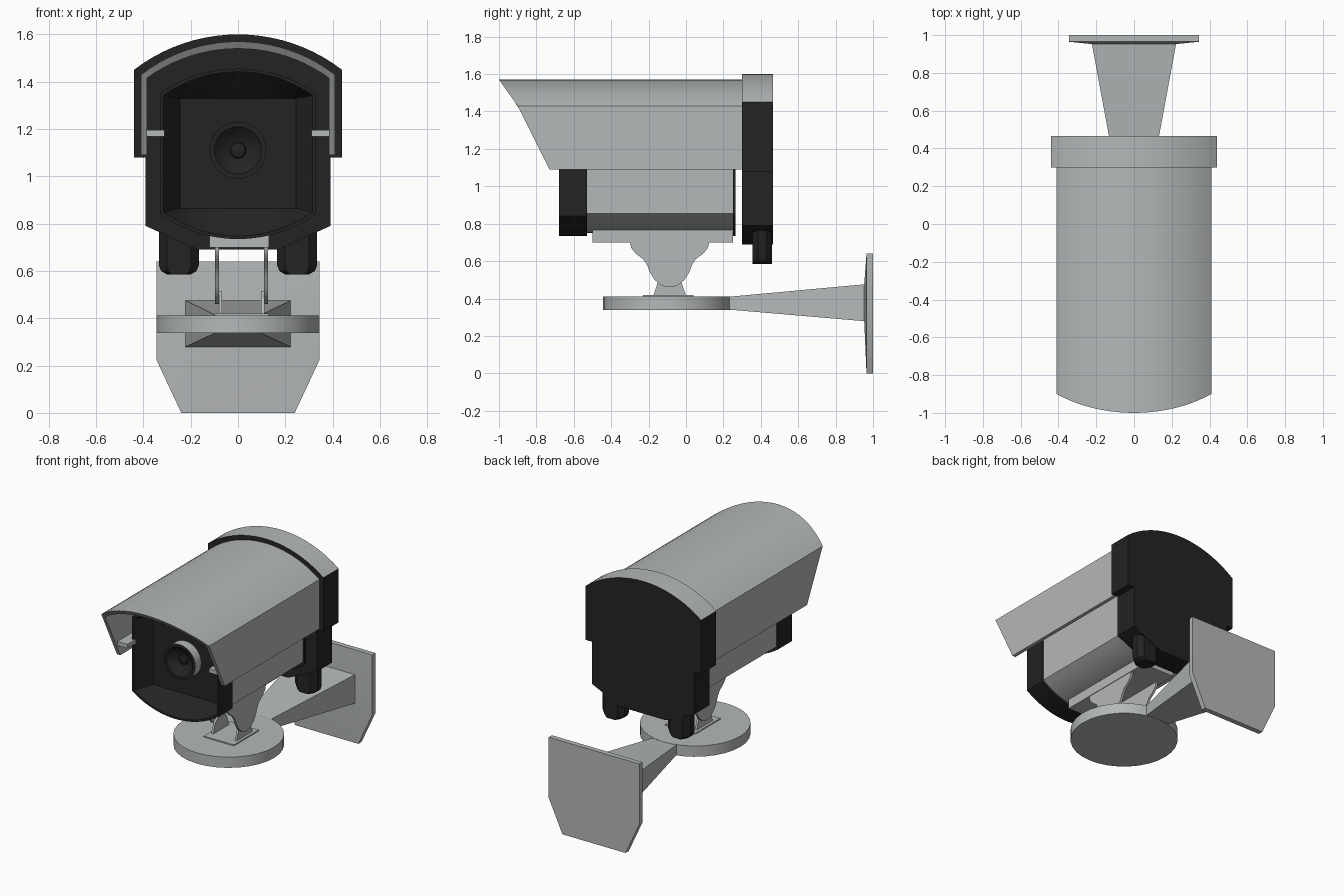
import bpy, bmesh, math

if "Cube" in bpy.data.objects:
    bpy.data.objects.remove(bpy.data.objects["Cube"])


def material(name, c):
    m = bpy.data.materials.new(name)
    m.diffuse_color = (*c, 1)
    m.use_nodes = True
    m.node_tree.nodes["Principled BSDF"].inputs["Base Color"].default_value = m.diffuse_color
    return m


GREY = material("light grey metal", (0.46, 0.48, 0.48))
DARK = material("black plastic", (0.017, 0.017, 0.017))


def finish(bm, name, mats, rule=None):
    bmesh.ops.remove_doubles(bm, verts=bm.verts, dist=1e-5)
    bmesh.ops.recalc_face_normals(bm, faces=bm.faces)
    if rule:
        bm.normal_update()
        for f in bm.faces:
            f.material_index = rule(f)
    me = bpy.data.meshes.new(name)
    bm.to_mesh(me)
    bm.free()
    for m in mats:
        me.materials.append(m)
    ob = bpy.data.objects.new(name, me)
    bpy.context.collection.objects.link(ob)
    bpy.ops.object.select_all(action='DESELECT')
    bpy.context.view_layer.objects.active = ob
    ob.select_set(True)
    bpy.ops.object.shade_smooth_by_angle(angle=math.radians(28))
    return ob


def loft(name, rings, mats, rule=None, closed=False):
    """Skin a list of equal-length rings of 3D points; cap both ends unless closed."""
    bm = bmesh.new()
    vs = [[bm.verts.new(p) for p in r] for r in rings]
    n, k = len(rings[0]), len(rings)
    for i in range(k if closed else k - 1):
        a, b = vs[i], vs[(i + 1) % k]
        for j in range(n):
            bm.faces.new((a[j], a[(j + 1) % n], b[(j + 1) % n], b[j]))
    if not closed:
        bm.faces.new(vs[0])
        bm.faces.new(vs[-1])
    return finish(bm, name, mats, rule)


def at_y(pts, y):
    return [(x, y, z) for x, z in pts]


def prism_y(name, pts, y0, y1, mats, rule=None):
    return loft(name, [at_y(pts, y0), at_y(pts, y1)], mats, rule)


def prism_x(name, pts, x0, x1, mats):
    return loft(name, [[(x, y, z) for y, z in pts] for x in (x0, x1)], mats)


def box(name, x0, x1, y0, y1, z0, z1, mats):
    return prism_y(name, [(x0, z0), (x1, z0), (x1, z1), (x0, z1)], y0, y1, mats)


def arc(w, z_edge, z_mid, n=20):
    """Circular arc from x=+w to x=-w rising (or falling) from z_edge to z_mid."""
    h = abs(z_mid - z_edge)
    s = 1 if z_mid > z_edge else -1
    r = (w * w + h * h) / (2 * h)
    t = math.asin(w / r)
    return [(r * math.sin(t - 2 * t * i / n),
             z_mid - s * (r - r * math.cos(t - 2 * t * i / n))) for i in range(n + 1)]


# Sun shield: curved shell with a slanted front edge
def front_y(z):
    if z > 1.43:
        return -0.90 - 0.10 * (z - 1.43) / 0.14
    return -0.73 - 0.17 * (z - 1.09) / 0.34


outer = [(0.41, 1.09)] + arc(0.41, 1.43, 1.57) + [(-0.41, 1.09)]
inner = [(0.385, 1.09)] + arc(0.385, 1.415, 1.54) + [(-0.385, 1.09)]
shell = outer + inner[::-1]
bm = bmesh.new()
f = [bm.verts.new((x, front_y(z), z)) for x, z in shell]
b = [bm.verts.new((x, 0.305, z)) for x, z in shell]
n = len(shell)
for i in range(n):
    j = (i + 1) % n
    bm.faces.new((f[i], f[j], b[j], b[i]))
for i in range(n // 2 - 1):
    for v in (f, b):
        bm.faces.new((v[i], v[i + 1], v[n - 2 - i], v[n - 1 - i]))
finish(bm, "sun_shield", [GREY])

# Ledges joining shield to body
for side, s in (("right", 1), ("left", -1)):
    xs = sorted((s * 0.31, s * 0.39))
    box("shield_ledge_" + side, *xs, -0.76, 0.30, 1.168, 1.196, [GREY])

# Rear cap: black with a grey curved top
cap = ([(0.17, 0.69), (0.39, 0.79), (0.39, 1.08), (0.44, 1.08)] + arc(0.44, 1.45, 1.60)
       + [(-0.44, 1.08), (-0.39, 1.08), (-0.39, 0.79), (-0.17, 0.69)])
prism_y("rear_cap", cap, 0.30, 0.465, [DARK, GREY],
        lambda f: 1 if f.normal.z > 0.3 else 0)


# Camera body and its dark end bands
def body_outline(w, z0, z1, z2, z3):
    return arc(w, z2, z3) + arc(w, z1, z0)[::-1]


rim = body_outline(0.33, 0.735, 0.84, 1.35, 1.455)
hull = body_outline(0.318, 0.75, 0.855, 1.34, 1.44)
prism_y("camera_body", hull, -0.54, 0.25, [GREY])
prism_y("body_rear_band", rim, 0.25, 0.265, [DARK])

# Front bezel: thin lip sloping in to a square window
lip = [(x * 0.955, 1.1 + (z - 1.1) * 0.965) for x, z in rim]
window = [(max(-0.245, min(0.245, x)), 1.33 if i < len(rim) // 2 else 0.865)
          for i, (x, z) in enumerate(rim)]
loft("front_bezel", [at_y(rim, -0.53), at_y(rim, -0.68), at_y(lip, -0.68),
                     at_y(window, -0.57)], [DARK])

# Lens: grey barrel with dark stepped front
prof = [(0.12, -0.56), (0.12, -0.635), (0.10, -0.635), (0.065, -0.60),
        (0.035, -0.59), (0.03, -0.60), (0.012, -0.606)]
rings = [[(r * math.cos(a), y, 1.11 + r * math.sin(a))
          for a in (2 * math.pi * i / 32 for i in range(32))] for r, y in prof]
loft("lens", rings, [DARK, GREY],
     lambda f: 1 if abs(f.normal.y) < 0.1 and math.hypot(
         f.calc_center_median().x, f.calc_center_median().z - 1.11) > 0.11 else 0)

# Cable glands under the rear cap
for side, s in (("right", 1), ("left", -1)):
    gland = [(0.165, 0.78), (0.165, 0.625), (0.175, 0.60), (0.20, 0.585),
             (0.30, 0.585), (0.325, 0.60), (0.335, 0.625), (0.335, 0.78)]
    gl = [(s * x, z) for x, z in gland]
    mid = [(s * (0.25 + (abs(x) - 0.25) * 0.6), z) for x, z in gl]
    loft("cable_gland_" + side, [at_y(mid, 0.355), at_y(gl, 0.385), at_y(gl, 0.43),
                                 at_y(mid, 0.46)], [DARK])

# Mounting rail and fork
box("mounting_rail", -0.12, 0.13, -0.50, 0.25, 0.70, 0.77, [GREY])
half = [(0.20, 0.755), (0.212, 0.70), (0.205, 0.67), (0.18, 0.64), (0.14, 0.61),
        (0.12, 0.58), (0.105, 0.54), (0.08, 0.50), (0.045, 0.472), (0.015, 0.461)]
fork = [(-0.088 + w, z) for w, z in half] + [(-0.088 - w, z) for w, z in half[::-1]]
tab = [(-0.175, 0.415), (-0.15, 0.49), (-0.12, 0.515), (-0.055, 0.515),
       (-0.025, 0.49), (0.0, 0.415)]
for side, x in (("right", 0.110), ("left", -0.097)):
    prism_x("fork_plate_" + side, fork, x, x + 0.016, [GREY])
for side, x in (("right", 0.097), ("left", -0.081)):
    prism_x("pivot_tab_" + side, tab, x, x + 0.014, [GREY])
box("pivot_base", -0.10, 0.13, -0.23, 0.04, 0.405, 0.42, [GREY])

# Round base
disc = [[(0.345 * math.cos(a), -0.10 + 0.345 * math.sin(a), z)
         for a in (2 * math.pi * i / 32 for i in range(32))] for z in (0.338, 0.412)]
loft("round_base", disc, [GREY])


# Tapered wall arm
def rect(w, z0, z1):
    return [(-w, z0), (w, z0), (w, z1), (-w, z1)]


loft("wall_arm", [at_y(rect(0.08, 0.345, 0.405), 0.18),
                  at_y(rect(0.225, 0.278, 0.477), 0.965)], [GREY])

# Wall plate with a slightly raised front
plate = [(-0.24, 0), (0.24, 0), (0.345, 0.225), (0.345, 0.64), (-0.345, 0.64), (-0.345, 0.225)]
raised = [(-0.21, 0.275), (0.21, 0.275), (0.228, 0.28), (0.228, 0.48),
          (-0.228, 0.48), (-0.228, 0.28)]
loft("wall_plate", [at_y(plate, 1.0), at_y(plate, 0.965), at_y(raised, 0.953)], [GREY])
